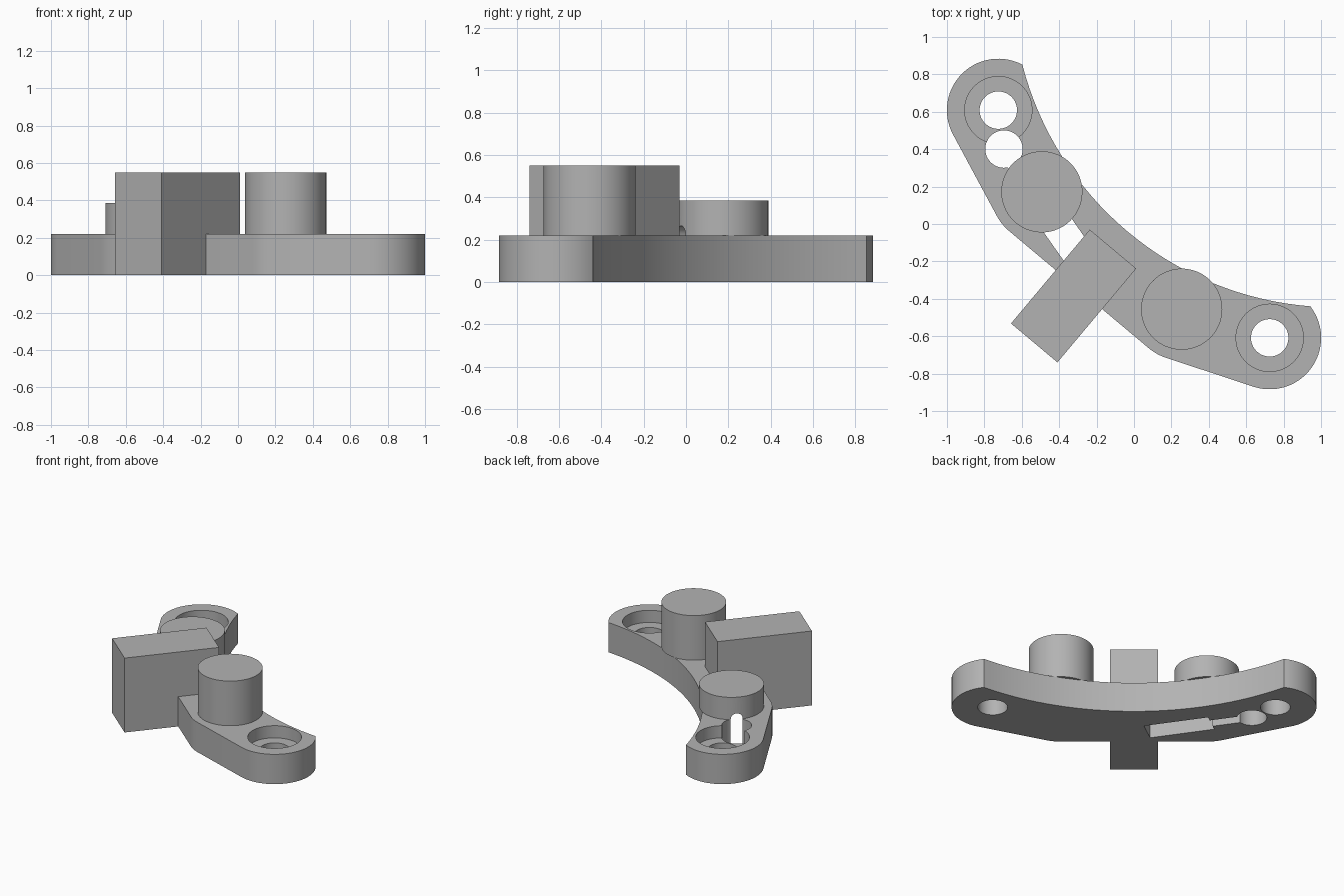
import bpy, bmesh
from math import radians, cos, sin
from mathutils import Matrix, Vector

if "Cube" in bpy.data.objects:
    bpy.data.objects.remove(bpy.data.objects["Cube"], do_unlink=True)

TURN = Matrix.Rotation(radians(-40), 4, 'Z')   # symmetric part is turned in plan
PLATE_H, TALL_H, SHORT_H = 0.22, 0.55, 0.385
END, BOSS = Vector((0.947, 0)), Vector((0.488, -0.185))

gray = bpy.data.materials.new("plain gray")
gray.use_nodes = True
gray.diffuse_color = (0.45, 0.45, 0.45, 1)
gray.node_tree.nodes["Principled BSDF"].inputs["Base Color"].default_value = gray.diffuse_color


def prism(name, outline, z0, z1, matrix=TURN):
    """Extrude a flat outline from z0 to z1."""
    bm = bmesh.new()
    base = bm.faces.new([bm.verts.new((x, y, z0)) for x, y in outline])
    top = bmesh.ops.extrude_face_region(bm, geom=[base])["geom"]
    verts = [v for v in top if isinstance(v, bmesh.types.BMVert)]
    bmesh.ops.translate(bm, verts=verts, vec=(0, 0, z1 - z0))
    bmesh.ops.recalc_face_normals(bm, faces=bm.faces)
    bm.transform(matrix)
    mesh = bpy.data.meshes.new(name)
    bm.to_mesh(mesh)
    bm.free()
    mesh.materials.append(gray)
    obj = bpy.data.objects.new(name, mesh)
    bpy.context.collection.objects.link(obj)
    return obj


def arc(cx, cy, r, a0, a1, n):
    angles = [radians(a0 + (a1 - a0) * i / n) for i in range(n + 1)]
    return [(cx + r * cos(a), cy + r * sin(a)) for a in angles]


def circle(c, r):
    return arc(c[0], c[1], r, 0, 360, 64)[:-1]


def rect(x0, y0, x1, y1):
    return [(x0, y0), (x1, y0), (x1, y1), (x0, y1)]


def combine(obj, tool, operation):
    mod = obj.modifiers.new(operation, 'BOOLEAN')
    mod.operation, mod.solver, mod.object = operation, 'EXACT', tool
    bpy.context.view_layer.update()
    deps = bpy.context.evaluated_depsgraph_get()
    mesh = bpy.data.meshes.new_from_object(obj.evaluated_get(deps))
    obj.modifiers.clear()
    obj.data = mesh
    bpy.data.objects.remove(tool, do_unlink=True)


# Plate: concave back edge, round ends, rounded shoulders, mirrored
half = arc(0, 1.677, 1.73, -90, -54.5, 16)
half += arc(END.x, END.y, 0.275, 78, -68, 28)
half += arc(BOSS.x, BOSS.y, 0.273, -68, -90, 6)
plate = prism("plate", half + [(-x, y) for x, y in reversed(half[1:])], 0, PLATE_H)

# Screw holes with counterbores
for side in (-1, 1):
    c = (side * END.x, END.y)
    combine(plate, prism("bore", circle(c, 0.18), 0.13, 0.4), 'DIFFERENCE')
    combine(plate, prism("hole", circle(c, 0.1), -0.1, 0.4), 'DIFFERENCE')

# Rectangular block standing across the outer edge
block = prism("block", rect(-0.162, -0.83, 0.162, -0.175), 0, TALL_H)
combine(plate, block, 'UNION')

# Slot frame: x runs along the slot from the block to the wire hole
start, wire_hole = Vector((-0.087, -0.327)), Vector((-0.79, -0.14))
run = wire_hole - start
slot_frame = TURN @ Matrix.Translation(start.to_3d()) @ Matrix.Rotation(run.to_track_quat('X', 'Z').to_euler().z if len(run) == 3 else Vector((1, 0)).angle_signed(run) * -1, 4, 'Z')


def channel():
    """Narrow passage with an arched top, extruded along the slot."""
    section = [(-0.04, -0.1), (0.04, -0.1)] + arc(0, 0.225, 0.04, 0, 180, 12)
    upright = Matrix(((0, 0, 1, 0), (1, 0, 0, 0), (0, 1, 0, 0), (0, 0, 0, 1)))
    return prism("channel", section, 0.2, run.length, slot_frame @ upright)


combine(plate, prism("wire_hole", circle(wire_hole, 0.1), -0.1, 0.4), 'DIFFERENCE')
combine(plate, prism("wide_slot", rect(0, -0.082, 0.445, 0.082), -0.1, 0.222, slot_frame), 'DIFFERENCE')
combine(plate, channel(), 'DIFFERENCE')

# Round bosses on the plate
tall_boss = prism("tall_boss", circle(BOSS, 0.217), PLATE_H, TALL_H)
short_boss = prism("short_boss", circle((-BOSS.x, BOSS.y), 0.217), PLATE_H, SHORT_H)
combine(short_boss, channel(), 'DIFFERENCE')

# Smooth the round walls, keep the edges sharp
bpy.ops.object.select_all(action='DESELECT')
for obj in (plate, tall_boss, short_boss):
    obj.select_set(True)
bpy.context.view_layer.objects.active = plate
bpy.ops.object.shade_smooth_by_angle(angle=radians(20))
